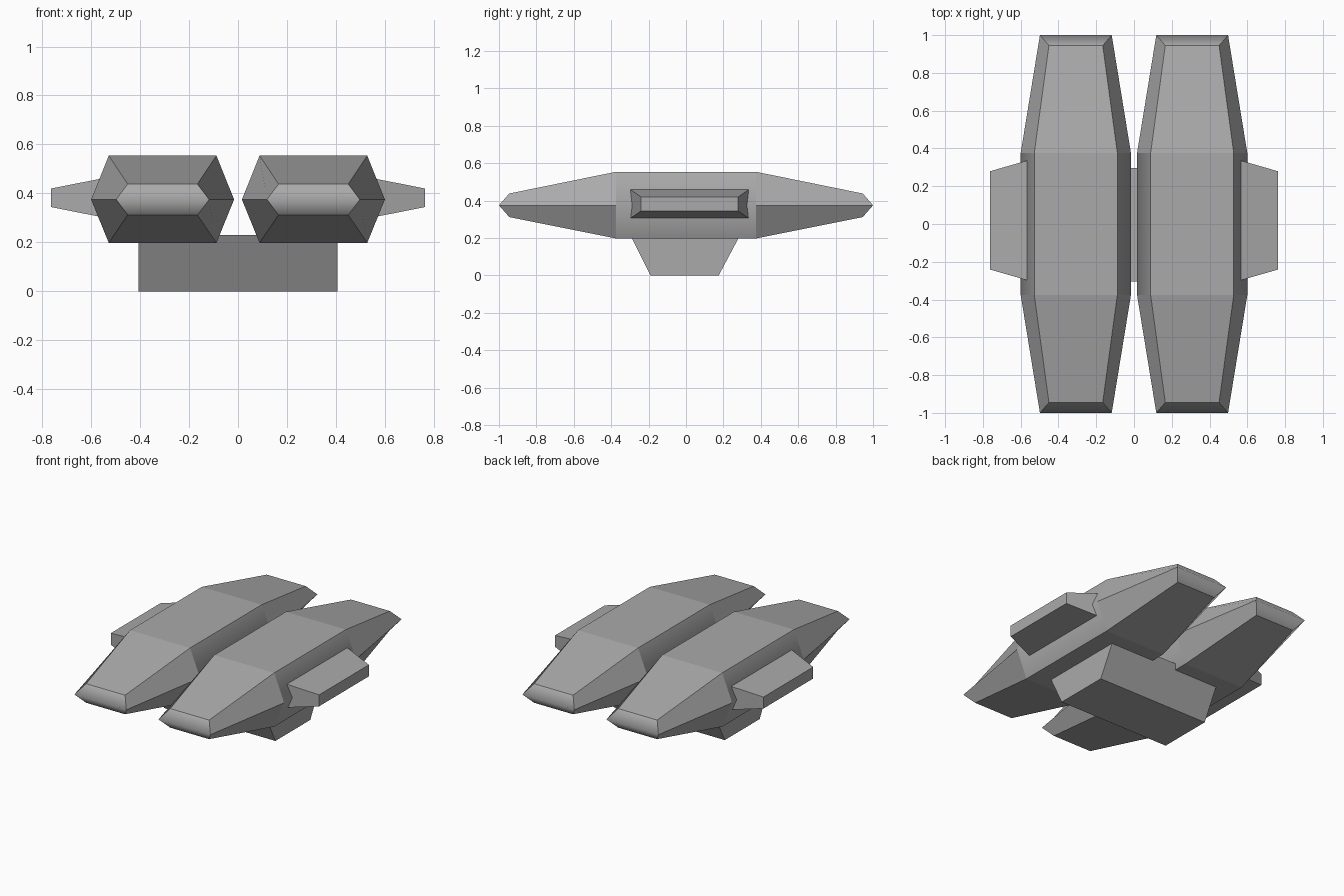
import bpy, bmesh

cube = bpy.data.objects.get("Cube")
if cube:
    bpy.data.objects.remove(cube, do_unlink=True)

# Single plain grey
grey = bpy.data.materials.new("hull grey")
grey.use_nodes = True
colour = (0.4, 0.4, 0.4, 1)
grey.diffuse_color = colour
grey.node_tree.nodes["Principled BSDF"].inputs["Base Color"].default_value = colour


def loft(name, rings, smooth=lambda face: False):
    """Skin matching rings of points, closing both ends with quads."""
    bm = bmesh.new()
    loops = [[bm.verts.new(p) for p in ring] for ring in rings]
    n = len(loops[0])
    for a, b in zip(loops, loops[1:]):
        for i in range(n):
            j = (i + 1) % n
            bm.faces.new((a[i], a[j], b[j], b[i]))
    for loop in (loops[0], loops[-1]):
        if n == 6:  # split the cap along its middle ridge
            bm.faces.new((loop[0], loop[1], loop[2], loop[5]))
            bm.faces.new((loop[2], loop[3], loop[4], loop[5]))
        else:
            bm.faces.new(loop)
    bmesh.ops.recalc_face_normals(bm, faces=bm.faces)
    bm.normal_update()
    for f in bm.faces:
        f.smooth = smooth(f)
    mesh = bpy.data.meshes.new(name)
    bm.to_mesh(mesh)
    bm.free()
    mesh.materials.append(grey)
    obj = bpy.data.objects.new(name, mesh)
    bpy.context.collection.objects.link(obj)
    return obj


def hexagon(cx, y_flat, y_ridge, flat, ridge, top, bottom, mid=0.375):
    return [(cx - flat, y_flat, top), (cx + flat, y_flat, top), (cx + ridge, y_ridge, mid),
            (cx + flat, y_flat, bottom), (cx - flat, y_flat, bottom), (cx - ridge, y_ridge, mid)]


def rounded_side(face):
    # Rounded tips, and the sides of the straight middle section
    c = face.calc_center_median()
    return abs(c.y) > 0.9 or (abs(c.y) < 0.1 and abs(face.normal.z) < 0.8)


for side, sx in (("left", 1), ("right", -1)):
    # Long hexagonal hull tapering to a wedge at both ends
    cx = sx * 0.308
    tip = (0.1425, 0.19, 0.438, 0.312)
    middle = (0.22, 0.292, 0.554, 0.198)
    loft(side + "_hull", [
        hexagon(cx, -0.945, -1, *tip),
        hexagon(cx, -0.375, -0.375, *middle),
        hexagon(cx, 0.375, 0.375, *middle),
        hexagon(cx, 0.945, 1, *tip)], rounded_side)

    # Tapered side pod, sunk into the hull
    loft(side + "_side_pod", [
        [(sx * x, 0.019 + a * hy, 0.382 + b * hz)
         for a, b in ((-1, -1), (1, -1), (1, 1), (-1, 1))]
        for x, hy, hz in ((0.45, 0.35, 0.1), (0.763, 0.26, 0.038))])

# Connecting block under both hulls, narrowing downwards
loft("base_block", [
    [(x, -0.19, 0), (x, 0.175, 0), (x, 0.297, 0.23), (x, -0.305, 0.23)]
    for x in (-0.407, 0.407)])
